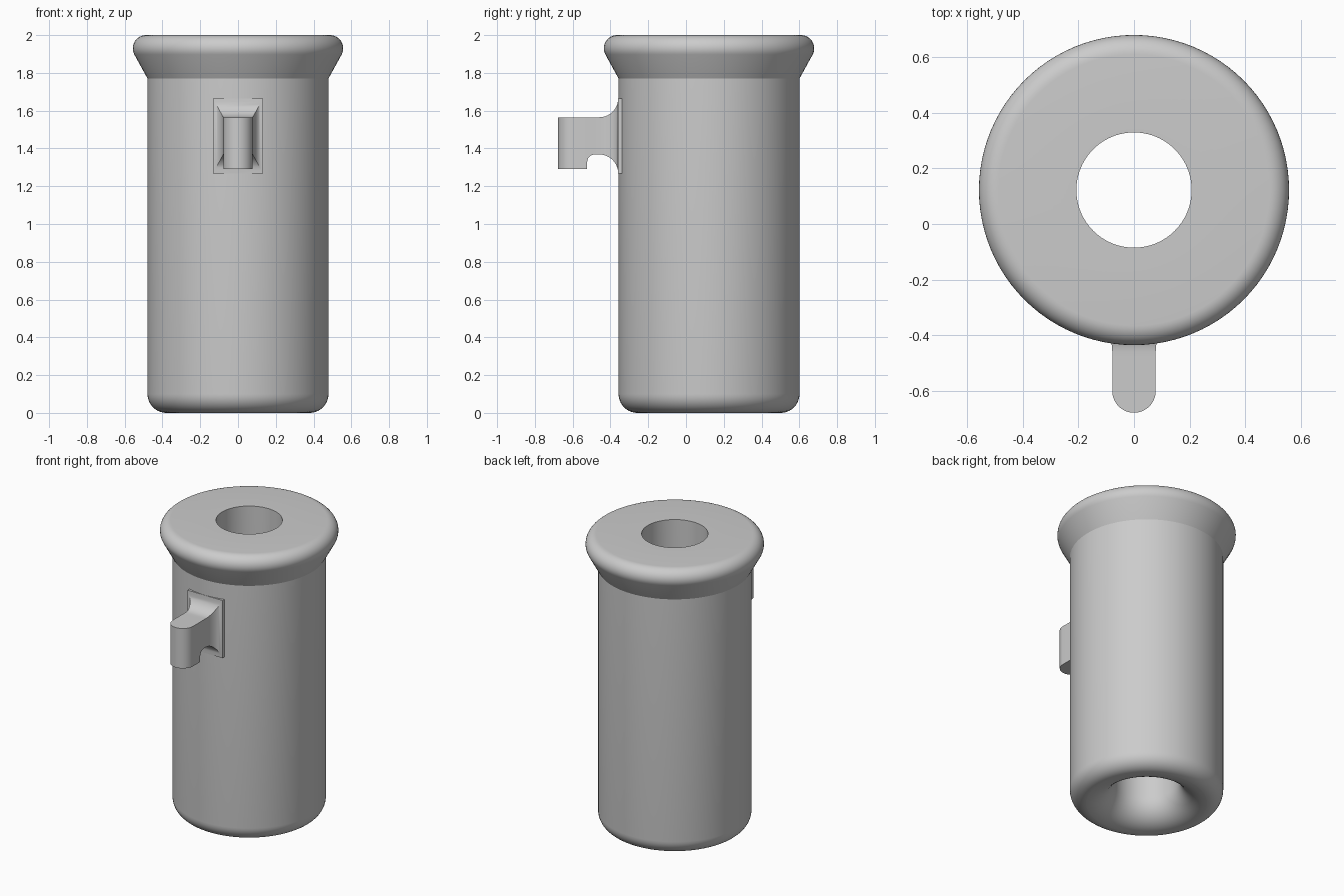
import bpy, bmesh, math

if "Cube" in bpy.data.objects:
    bpy.data.objects.remove(bpy.data.objects["Cube"])

grey = bpy.data.materials.new("plain grey")
grey.diffuse_color = (0.6, 0.6, 0.6, 1)
grey.use_nodes = True
grey.node_tree.nodes["Principled BSDF"].inputs["Base Color"].default_value = grey.diffuse_color
AXIS_Y = 0.122   # the barrel axis sits behind the origin to leave room for the hook


def finish(bm, name, angle=35):
    bmesh.ops.remove_doubles(bm, verts=bm.verts, dist=1e-5)
    bmesh.ops.recalc_face_normals(bm, faces=bm.faces)
    mesh = bpy.data.meshes.new(name)
    bm.to_mesh(mesh)
    bm.free()
    mesh.materials.append(grey)
    ob = bpy.data.objects.new(name, mesh)
    bpy.context.collection.objects.link(ob)
    bpy.context.view_layer.objects.active = ob
    ob.select_set(True)
    bpy.ops.object.shade_smooth_by_angle(angle=math.radians(angle))
    ob.select_set(False)


def arc(cx, cz, r, a0, a1, n=10):
    steps = [math.radians(a0 + (a1 - a0) * i / n) for i in range(n + 1)]
    return [(cx + r * math.cos(a), cz + r * math.sin(a)) for a in steps]


# Barrel: hollow turned profile with flared rim, rounded foot and flared bore mouth
profile = (arc(0.377, 0.17, 0.17, 180, 270, 12)     # bore mouth
           + arc(0.379, 0.10, 0.10, 270, 360)       # foot
           + [(0.479, 1.77)]                        # wall
           + arc(0.487, 1.93, 0.07, -28, 90, 12)    # rim
           + [(0.207, 2.0)])
bm = bmesh.new()
verts = [bm.verts.new((r, AXIS_Y, z)) for r, z in profile]
edges = [bm.edges.new((verts[i - 1], verts[i])) for i in range(len(verts))]
bmesh.ops.spin(bm, geom=verts + edges, cent=(0, AXIS_Y, 0), axis=(0, 0, 1),
               angle=math.tau, steps=96, use_merge=True)
finish(bm, "barrel", 24)

# Hook: rectangular sections (y, half width, bottom, top) lofted from tip to barrel
W, TOP, LIP, ARM = 0.078, 1.565, 1.29, 1.368
sections = []
for i in range(11):                                 # rounded tip
    a = math.radians(9 * i)
    sections.append((-0.678 + W * (1 - math.cos(a)), max(W * math.sin(a), 0.001), LIP, TOP))
sections.append((-0.523, W, LIP, TOP))
for y, z in arc(-0.483, ARM - 0.04, 0.04, 180, 90, 6):   # notch behind the lip
    sections.append((y, W, z, TOP))
for i in range(11):                                 # flare into the barrel
    a = math.radians(9 * i)
    y, o = -0.459 + 0.1 * math.sin(a), 0.1 * (1 - math.cos(a))
    sections.append((y, W + 0.55 * o, ARM - o, TOP + o))
sections.append((-0.32,) + sections[-1][1:])

bm = bmesh.new()
rings = [[bm.verts.new(p) for p in ((-w, y, b), (w, y, b), (w, y, t), (-w, y, t))]
         for y, w, b, t in sections]
for r0, r1 in zip(rings, rings[1:]):
    for k in range(4):
        bm.faces.new((r0[k], r0[k - 1], r1[k - 1], r1[k]))
bm.faces.new(rings[0])
bm.faces.new(rings[-1])
finish(bm, "hook")
